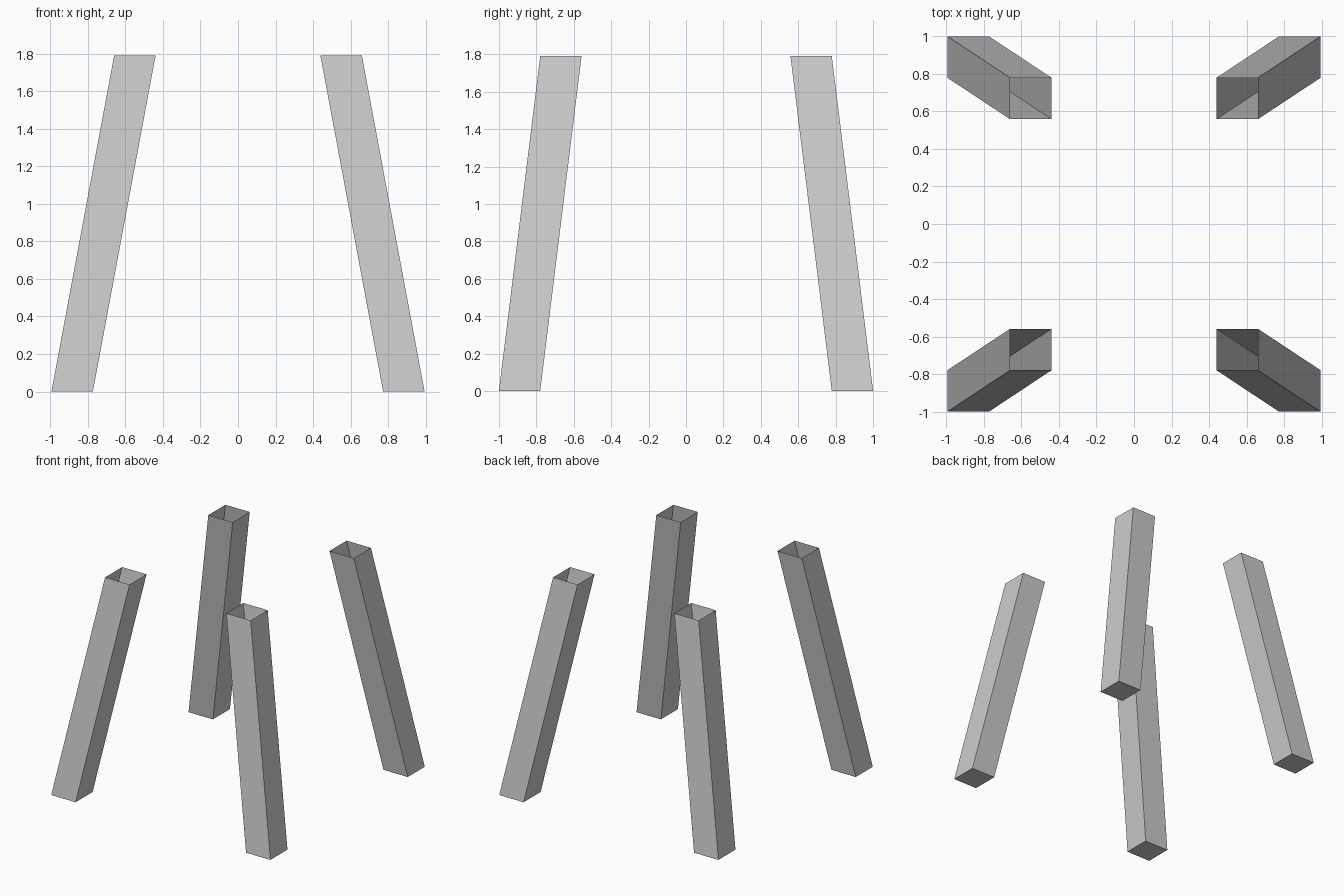
import bpy, bmesh
from mathutils import Vector

if "Cube" in bpy.data.objects:
    bpy.data.objects.remove(bpy.data.objects["Cube"])

HEIGHT = 1.79
FOOT = Vector((0.884, 0.89))   # leg centre at the floor
HEAD = Vector((0.55, 0.669))   # leg centre at the top
WIDTH = 0.221


def splayed_leg(name, sx, sy):
    """Square leg leaning inward, closed at the foot and open at the top."""
    bm = bmesh.new()
    bmesh.ops.create_cube(bm, size=1.0)
    top = [f for f in bm.faces if f.normal.z > 0.5]
    bmesh.ops.delete(bm, geom=top, context='FACES_ONLY')
    for v in bm.verts:
        centre, z = (HEAD, HEIGHT) if v.co.z > 0 else (FOOT, 0.0)
        v.co = (sx * centre.x + v.co.x * WIDTH, sy * centre.y + v.co.y * WIDTH, z)
    mesh = bpy.data.meshes.new(name)
    bm.to_mesh(mesh)
    bm.free()
    bpy.context.collection.objects.link(bpy.data.objects.new(name, mesh))


# Four legs, one per corner
for side, sx in (("left", -1), ("right", 1)):
    for end, sy in (("front", -1), ("back", 1)):
        splayed_leg(f"{end}_{side}_leg", sx, sy)
